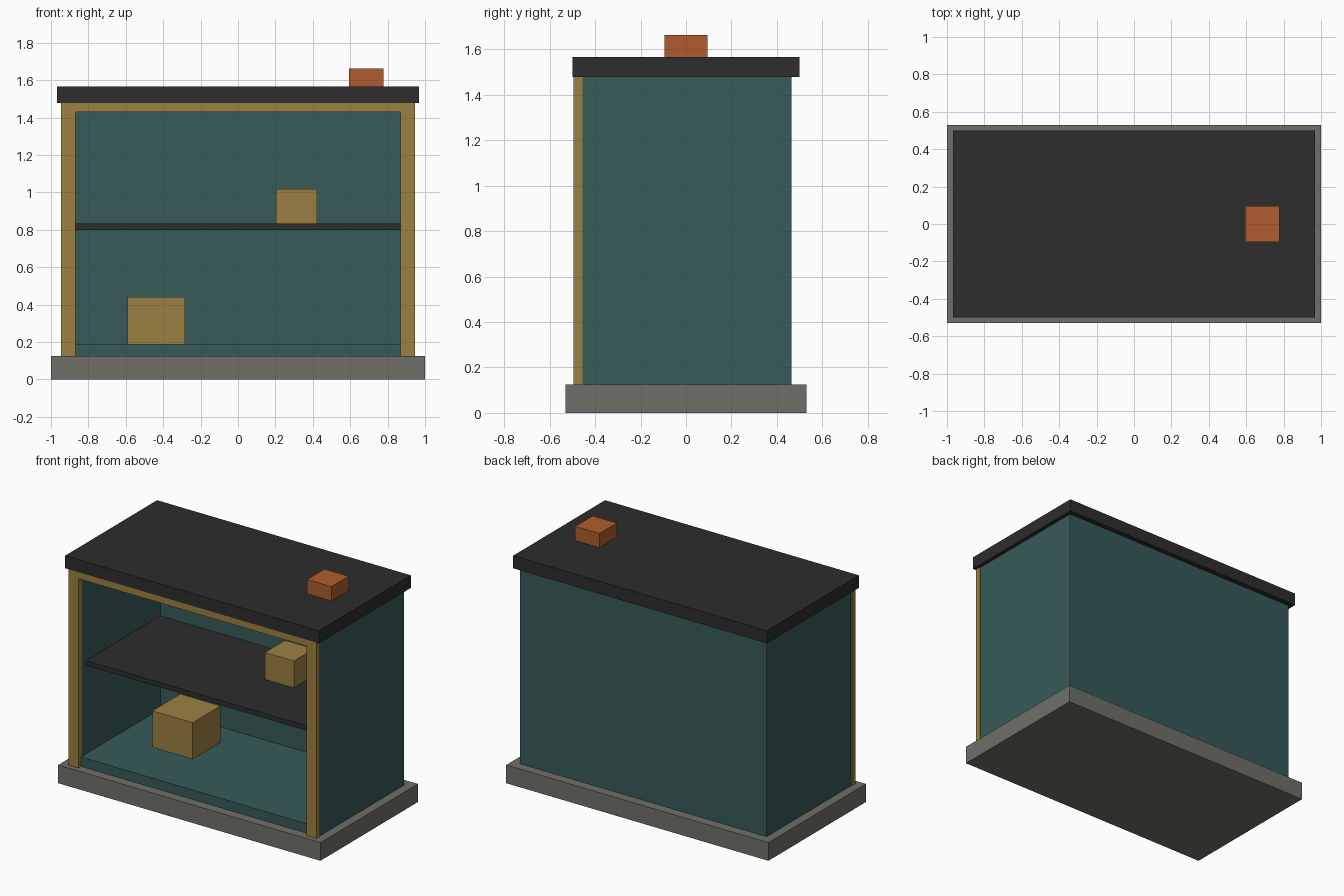
import bpy
import bmesh
from mathutils import Matrix, Vector

cube = bpy.data.objects.get("Cube")
if cube:
    bpy.data.objects.remove(cube, do_unlink=True)


def make_material(name, rgb):
    """Flat material from 8-bit sRGB values."""
    linear = [((c / 255 + 0.055) / 1.055) ** 2.4 for c in rgb] + [1.0]
    mat = bpy.data.materials.new(name)
    mat.use_nodes = True
    mat.diffuse_color = linear
    mat.node_tree.nodes["Principled BSDF"].inputs["Base Color"].default_value = linear
    return mat


stone = make_material("grey_stone", (112, 112, 105))
teal = make_material("teal_panel", (55, 91, 89))
wood = make_material("golden_wood", (156, 128, 66))
charcoal = make_material("charcoal", (45, 45, 45))
orange = make_material("burnt_orange", (175, 92, 46))


def box(name, mat, x, y, z):
    """Box spanning the given (low, high) range on each axis."""
    spans = (x, y, z)
    centre = Vector([(a + b) / 2 for a, b in spans])
    size = Vector([b - a for a, b in spans])
    bm = bmesh.new()
    bmesh.ops.create_cube(bm, size=1, matrix=Matrix.LocRotScale(centre, None, size))
    mesh = bpy.data.meshes.new(name)
    bm.to_mesh(mesh)
    bm.free()
    mesh.materials.append(mat)
    obj = bpy.data.objects.new(name, mesh)
    bpy.context.collection.objects.link(obj)
    return obj


# Main levels and half sizes
BASE_TOP, FLOOR_TOP, WALL_TOP, ROOF_TOP = 0.125, 0.19, 1.478, 1.565
INNER, OUTER, DEPTH, BACK = 0.872, 0.94, 0.465, 0.40
TRIM_Y = (-0.494, -0.455)

# Plinth and roof slab
box("plinth", stone, (-1, 1), (-0.53, 0.53), (0, BASE_TOP))
box("roof_slab", charcoal, (-0.967, 0.967), (-0.5, 0.5), (WALL_TOP, ROOF_TOP))

# Open-fronted cabinet body
box("floor_panel", teal, (-INNER, INNER), (-DEPTH, BACK), (BASE_TOP, FLOOR_TOP))
box("back_wall", teal, (-INNER, INNER), (BACK, DEPTH), (BASE_TOP, WALL_TOP))

# Side walls and front posts
for side, sign in (("left", 1), ("right", -1)):
    box(side + "_wall", teal, sorted((sign * INNER, sign * OUTER)),
        (-DEPTH, DEPTH), (BASE_TOP, WALL_TOP))
    box(side + "_front_post", wood, sorted((sign * 0.87, sign * 0.945)),
        TRIM_Y, (BASE_TOP, WALL_TOP))

# Front header and shelf
box("front_header", wood, (-0.87, 0.87), TRIM_Y, (1.43, WALL_TOP))
box("shelf", charcoal, (-INNER, INNER), (-0.41, BACK), (0.80, 0.833))

# Stored crates and the block on the roof
box("large_crate", wood, (-0.59, -0.283), (-0.09, 0.215), (FLOOR_TOP, 0.44))
box("small_crate", wood, (0.202, 0.423), (0.005, 0.225), (0.833, 1.018))
box("roof_block", orange, (0.593, 0.778), (-0.095, 0.095), (ROOF_TOP, 1.663))
